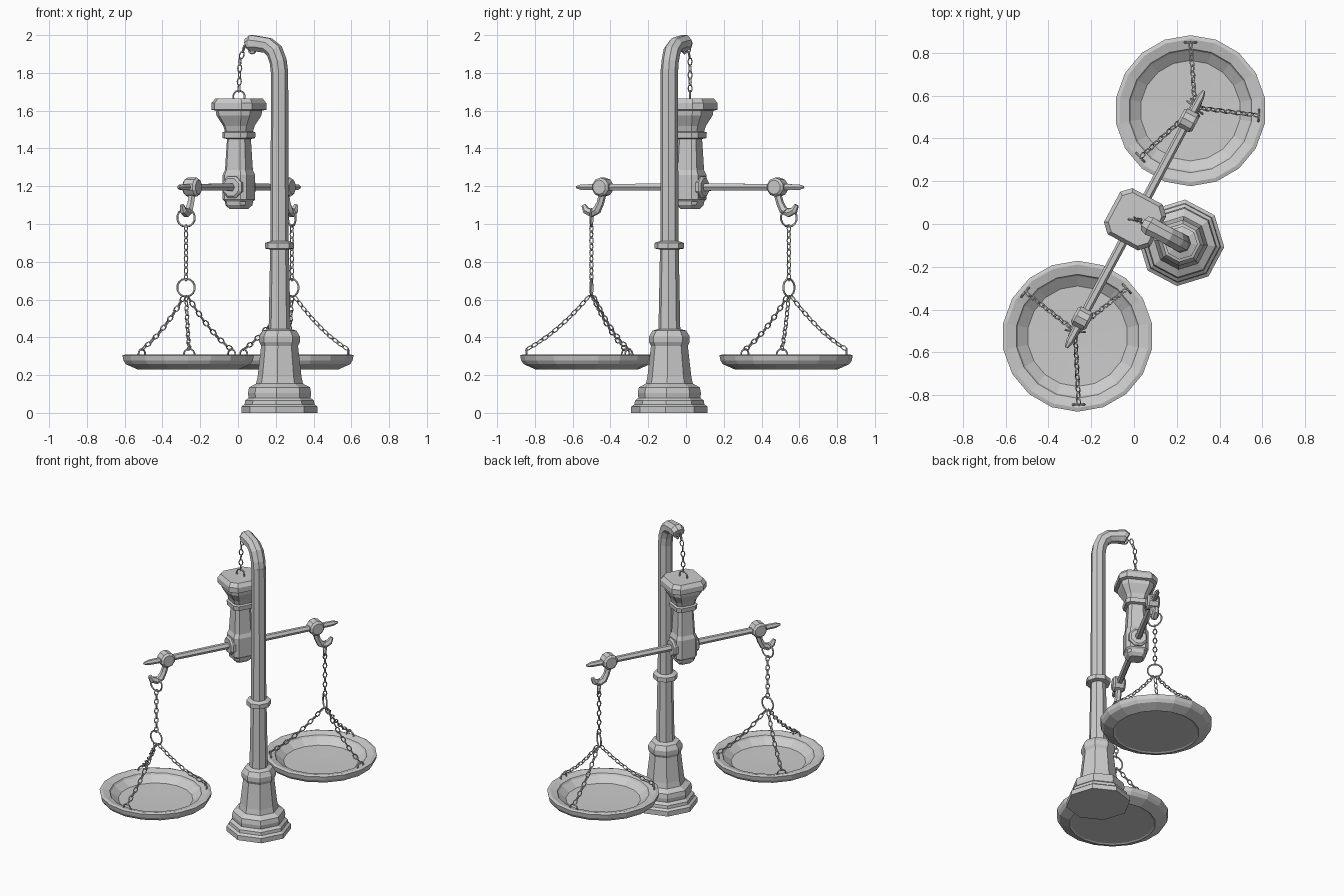
import bpy, bmesh, math
from math import sin, cos, pi, radians
from mathutils import Vector as V, Matrix as M

if "Cube" in bpy.data.objects:
    bpy.data.objects.remove(bpy.data.objects["Cube"])

FRAME = M.Translation((0.005, 0.022, 0)) @ M.Rotation(radians(61.8), 4, 'Z')  # local x runs along the beam
POST = M.Translation((0.22, -0.088, 0)) @ M.Rotation(radians(152), 4, 'Z')     # local x runs along the top arm


def finish(name, bm, mat=M()):
    bmesh.ops.recalc_face_normals(bm, faces=bm.faces)
    me = bpy.data.meshes.new(name)
    bm.to_mesh(me)
    bm.free()
    ob = bpy.data.objects.new(name, me)
    ob.matrix_world = mat
    bpy.context.collection.objects.link(ob)
    return ob


def loft(name, rings, mat=M()):
    """Skin a list of equal-sized point rings and cap both ends."""
    bm = bmesh.new()
    rows = [[bm.verts.new(p) for p in r] for r in rings]
    n = len(rows[0])
    for a, b in zip(rows, rows[1:]):
        for i in range(n):
            j = (i + 1) % n
            bm.faces.new((a[i], a[j], b[j], b[i]))
    bm.faces.new(rows[0])
    bm.faces.new(rows[-1])
    return finish(name, bm, mat)


def ngon(n, r, z):
    return [V((r * cos(2 * pi * (i + .5) / n), r * sin(2 * pi * (i + .5) / n), z)) for i in range(n)]


def lathe(name, n, prof, mat=M()):
    return loft(name, [ngon(n, r, z) for r, z in prof], mat)


def sweep(name, n, path, mat):
    """Tube in the local xz plane; path holds (x, z, radius)."""
    rings = []
    for i, (x, z, r) in enumerate(path):
        a, b = path[max(i - 1, 0)], path[min(i + 1, len(path) - 1)]
        t = V((b[0] - a[0], 0, b[1] - a[1])).normalized()
        side = V((0, 1, 0))
        up = side.cross(t)
        rings.append([V((x, 0, z)) + up * p.x + side * p.y for p in ngon(n, r, 0)])
    return loft(name, rings, mat)


def chamfered(h, z):
    c = h * 0.66
    return [V((x, y, z)) for x, y in ((h, -c), (h, c), (c, h), (-c, h), (-h, c), (-h, -c), (-c, -h), (c, -h))]


def add_link(bm, mat, rx, ry, wire, seg=10, sides=5):
    """Oval wire loop in the local xy plane."""
    rows = []
    for i in range(seg):
        a = 2 * pi * i / seg
        row = []
        for k in range(sides):
            b = 2 * pi * k / sides
            row.append(bm.verts.new(mat @ V(((rx + wire * cos(b)) * cos(a), (ry + wire * cos(b)) * sin(a), wire * sin(b)))))
        rows.append(row)
    for i in range(seg):
        for k in range(sides):
            p, q = rows[i], rows[(i + 1) % seg]
            m = (k + 1) % sides
            bm.faces.new((p[k], q[k], q[m], p[m]))


def chain(name, pts, pitch=0.034):
    """Links spaced along a polyline, every second one turned."""
    bm = bmesh.new()
    segs = [(V(a), V(b)) for a, b in zip(pts, pts[1:])]
    total = sum((b - a).length for a, b in segs)
    count = max(2, round(total / pitch))
    for i in range(count):
        d = (i + .5) * total / count
        for a, b in segs:
            if d <= (b - a).length:
                break
            d -= (b - a).length
        t = (b - a).normalized()
        rot = t.to_track_quat('X', 'Z').to_matrix().to_4x4()
        add_link(bm, M.Translation(a + t * d) @ rot @ M.Rotation(radians(40 + 90 * (i % 2)), 4, 'X'),
                 0.0205, 0.012, 0.0038, 8, 4)
    finish(name, bm)


def ring(name, centre, r, normal_deg, wire=0.0055):
    bm = bmesh.new()
    rot = M.Rotation(radians(normal_deg), 4, 'Z') @ M.Rotation(pi / 2, 4, 'Y')
    add_link(bm, M.Translation(centre) @ rot, r, r, wire, 14)
    finish(name, bm)


# Stepped octagonal post with collars
lathe("post", 8, [(.203, 0), (.203, .033), (.186, .045), (.183, .065), (.165, .08), (.168, .105), (.162, .135),
                  (.125, .155), (.117, .19), (.098, .355), (.108, .375), (.108, .405), (.09, .435), (.058, .445),
                  (.05, .865), (.078, .87), (.078, .9), (.048, .91), (.046, 1.82)], POST)
# Curved arm at the top of the post
sweep("post_arm", 8, [(0, 1.80, .046), (.008, 1.86, .046), (.03, 1.915, .046), (.07, 1.945, .044),
                      (.125, 1.953, .044), (.165, 1.956, .048), (.185, 1.945, .04)], POST)

# Hanging pillar with cap, collar and lower block
loft("pillar", [chamfered(h, z) for h, z in (
    (.042, 1.08), (.06, 1.10), (.063, 1.12), (.072, 1.13), (.072, 1.26), (.062, 1.285), (.053, 1.45), (.072, 1.455),
    (.074, 1.485), (.062, 1.49), (.07, 1.52), (.1, 1.575), (.103, 1.6), (.122, 1.605), (.122, 1.64), (.105, 1.665))], FRAME)
X_AXIS = M.Translation((0, 0, 1.195)) @ M.Rotation(pi / 2, 4, 'Y')
lathe("beam_socket", 8, [(.05, -.09), (.062, -.08), (.062, .08), (.05, .09)], FRAME @ X_AXIS)

# Tapered beam
half = [(.022, .1), (.02, .5), (.017, .65), (.007, .682)]
lathe("beam", 6, [(r, -z) for r, z in reversed(half)] + half, FRAME @ X_AXIS)

# Chain holding the pillar
ring("pillar_loop", (.005, .022, 1.675), .03, 90)
chain("pillar_chain", [(.005, .022, 1.7), (.01, .021, 1.86), (.03, .012, 1.93), (.075, -.01, 1.94)])
ring("arm_loop", (.075, -.008, 1.925), .022, 62, .005)

# Both sides: hub, hook, rings, chains and pan
sides = [("right", 0, 25, 50, (.264, .53), (90, -4, 223)),
         ("left", pi, 84, 84, (-.264, -.525), (44, 140, 271))]
for side, turn, n1, n2, (px, py), angles in sides:
    F = FRAME @ M.Rotation(turn, 4, 'Z')
    lathe(side + "_hub", 10, [(.038, -.04), (.05, -.028), (.05, .028), (.038, .04)],
          F @ M.Translation((.525, 0, 1.195)) @ M.Rotation(pi / 2, 4, 'X'))
    sweep(side + "_hook", 6, [(.525, 1.16, .02), (.54, 1.11, .02), (.56, 1.073, .023), (.592, 1.058, .024),
                              (.625, 1.072, .02), (.64, 1.10, .012)], F)
    top = F @ V((.593, 0, 1.033))
    ring(side + "_upper_ring", top, .047, n1)
    low = V((top.x, top.y, .663))
    ring(side + "_lower_ring", low, .047, n2)
    chain(side + "_drop_chain", [top - V((0, 0, .04)), low + V((0, 0, .04))])
    # Shallow pan with a broad rim
    lathe(side + "_pan", 18, [(.26, .236), (.272, .23), (.335, .258), (.348, .278), (.353, .305), (.335, .31),
                              (.29, .298), (.283, .287), (.235, .252), (.05, .248)], M.Translation((px, py, 0)))
    for k, deg in enumerate(angles):
        d = V((cos(radians(deg)), sin(radians(deg)), 0))
        anchor = V((px, py, .31)) + d * .32
        ring(f"{side}_pan_loop_{k}", anchor, .028, deg, .005)
        a, b = low + d * .012 - V((0, 0, .045)), anchor + V((0, 0, .025))
        pts = [a.lerp(b, t / 6) - V((0, 0, .11 * t / 6 * (1 - t / 6))) for t in range(7)]
        chain(f"{side}_pan_chain_{k}", pts)
